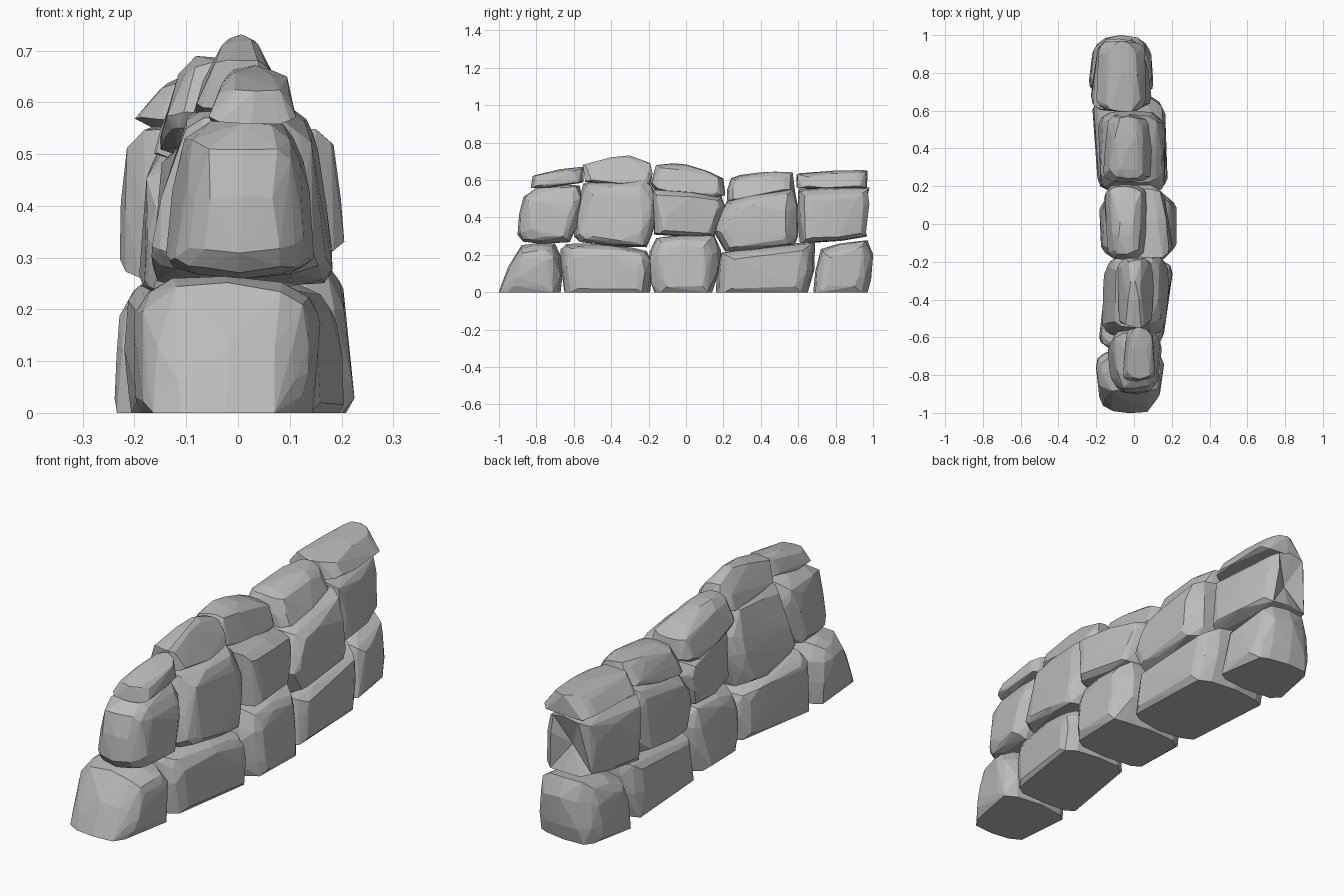
import bpy
import bmesh
import random
from mathutils import Vector

random.seed(7)

cube = bpy.data.objects.get("Cube")
if cube:
    bpy.data.objects.remove(cube, do_unlink=True)

# One plain grey for every stone
grey = bpy.data.materials.new("stone_grey")
grey.use_nodes = True
grey.diffuse_color = (0.5, 0.5, 0.5, 1)
grey.node_tree.nodes["Principled BSDF"].inputs["Base Color"].default_value = grey.diffuse_color

# Cross-section of a stone through the wall: (share of half width, share of edge rounding)
RINGS = [(-1, 1), (-0.9, 0.55), (-0.65, 0.15), (0, 0), (0.65, 0.15), (0.9, 0.55), (1, 1)]


def side_outline(corners):
    """Corners plus slightly bulged edge points, as (y, z) vectors."""
    centre = sum(corners, Vector((0, 0))) / len(corners)
    points = []
    for here, after in zip(corners, corners[1:] + corners[:1]):
        points.append(here)
        middle = here.lerp(after, random.uniform(0.35, 0.65))
        if (after - here).length > 0.12 and max(here.y, after.y) > 0.02:
            points.append(middle + (middle - centre).normalized() * 0.01)
    return points


def stone(name, foot, head, corners, rounding=0.4, yaw=0.0, flare=0.0, dent=False):
    """A chipped stone: the side outline is swept across the wall, rounded and hulled.
    foot and head are the x ranges at its bottom and top; flare widens it towards the back."""
    corners = [Vector(c) for c in corners]
    ys, zs = [c.x for c in corners], [c.y for c in corners]
    half_y, half_z = (max(ys) - min(ys)) / 2, (max(zs) - min(zs)) / 2
    mid_y, mid_z = (max(ys) + min(ys)) / 2, (max(zs) + min(zs)) / 2
    inset_y = rounding * min(half_y, (foot[1] - foot[0]) / 2)
    outline = side_outline(corners)

    bm = bmesh.new()
    for across, share in RINGS:
        for p in outline:
            # Undersides are squarer than tops
            edge = share * rounding * (0.45 if p.y < mid_z else 1)
            y = mid_y + (p.x - mid_y) * (1 - share * inset_y / half_y)
            z = mid_z + (p.y - mid_z) * (1 - edge)
            left, right = Vector(foot).lerp(Vector(head), (z - mid_z) / half_z / 2 + 0.5)
            wide = (right - left) / 2 * (1 + flare * (y - mid_y) / half_y)
            x = (left + right) / 2 + across * wide + yaw * (y - mid_y)
            chip = 0.008 if across else 0.002
            jitter = Vector([random.uniform(-chip, chip) for _ in range(3)])
            co = Vector((x, y, z)) + jitter
            co.z = max(co.z, 0) if p.y > 0.02 or share > 0.6 else 0
            bm.verts.new(co)

    # Keep only the outer skin, then merge tiny chips
    hull = bmesh.ops.convex_hull(bm, input=bm.verts)
    loose = {v for v in hull["geom_interior"] + hull["geom_unused"]
             if isinstance(v, bmesh.types.BMVert)}
    bmesh.ops.delete(bm, geom=list(loose), context="VERTS")
    bmesh.ops.remove_doubles(bm, verts=bm.verts, dist=0.007)

    # Broken star-shaped hollow in the end of the stone
    if dent:
        ends = [f for f in bm.faces if f.normal.y > 0.8]
        joined = bmesh.ops.dissolve_faces(bm, faces=ends)["region"]
        bmesh.ops.poke(bm, faces=joined, offset=-0.04)

    bmesh.ops.recalc_face_normals(bm, faces=bm.faces)
    mesh = bpy.data.meshes.new(name)
    bm.to_mesh(mesh)
    bm.free()
    mesh.materials.append(grey)
    bpy.context.collection.objects.link(bpy.data.objects.new(name, mesh))


# Bottom course, front to back
stone("base_stone_front", (-.19, .14), (-.18, .14),
      [(-1, 0), (-.98, .06), (-.88, .25), (-.7, .26), (-.67, .2), (-.67, 0)],
      rounding=0.5, flare=0.15)
stone("base_stone_second", (-.17, .19), (-.14, .16),
      [(-.65, 0), (-.67, .23), (-.64, .26), (-.4, .25), (-.21, .22), (-.19, .18), (-.19, 0)],
      yaw=0.14)
stone("base_stone_middle", (-.18, .23), (-.15, .19),
      [(-.17, 0), (-.2, .16), (-.16, .29), (.15, .31), (.19, .22), (.14, 0)])
stone("base_stone_fourth", (-.21, .17), (-.19, .15),
      [(.16, 0), (.19, .21), (.4, .23), (.69, .27), (.69, .2), (.65, 0)], yaw=-.06)
stone("base_stone_back", (-.23, .1), (-.21, .07),
      [(.68, 0), (.72, .23), (.97, .28), (1, .2), (.97, 0)], rounding=0.5, flare=-.15)

# Middle course
stone("wall_stone_front", (-.13, .14), (-.09, .11),
      [(-.9, .31), (-.87, .51), (-.8, .56), (-.57, .57), (-.56, .44), (-.62, .27), (-.87, .27)],
      rounding=0.5, flare=0.15)
stone("wall_stone_second", (-.17, .18), (-.1, .13),
      [(-.6, .3), (-.55, .58), (-.22, .61), (-.15, .49), (-.18, .31), (-.21, .24), (-.57, .27)],
      yaw=0.05)
stone("wall_stone_middle", (-.15, .18), (-.12, .17),
      [(-.17, .31), (-.14, .42), (-.18, .55), (.19, .51), (.21, .46), (.15, .3)],
      rounding=0.3, yaw=-.14)
stone("wall_stone_fourth", (-.19, .17), (-.16, .13),
      [(.15, .32), (.22, .49), (.58, .56), (.6, .3), (.58, .25), (.21, .22)])
stone("wall_stone_back", (-.22, .08), (-.2, .04),
      [(.61, .26), (.6, .55), (.98, .56), (.97, .3)], rounding=0.45, flare=-.2, dent=True)

# Capping course
stone("cap_stone_front", (-.06, .11), (-.01, .08),
      [(-.83, .56), (-.82, .62), (-.55, .67), (-.55, .59)], rounding=0.5)
stone("cap_stone_second", (-.09, .11), (-.02, .03),
      [(-.55, .68), (-.3, .73), (-.19, .69), (-.19, .57), (-.54, .59)])
stone("cap_stone_middle", (-.16, .07), (-.1, .02),
      [(-.19, .58), (-.16, .68), (0, .68), (.2, .61), (.21, .52), (.15, .5), (-.17, .55)])
stone("cap_stone_fourth", (-.17, .1), (-.1, .03),
      [(.22, .49), (.24, .61), (.4, .64), (.57, .64), (.58, .55)])
stone("cap_stone_back", (-.2, .07), (-.13, 0),
      [(.59, .56), (.59, .63), (.97, .65), (.97, .56)], rounding=0.5)
